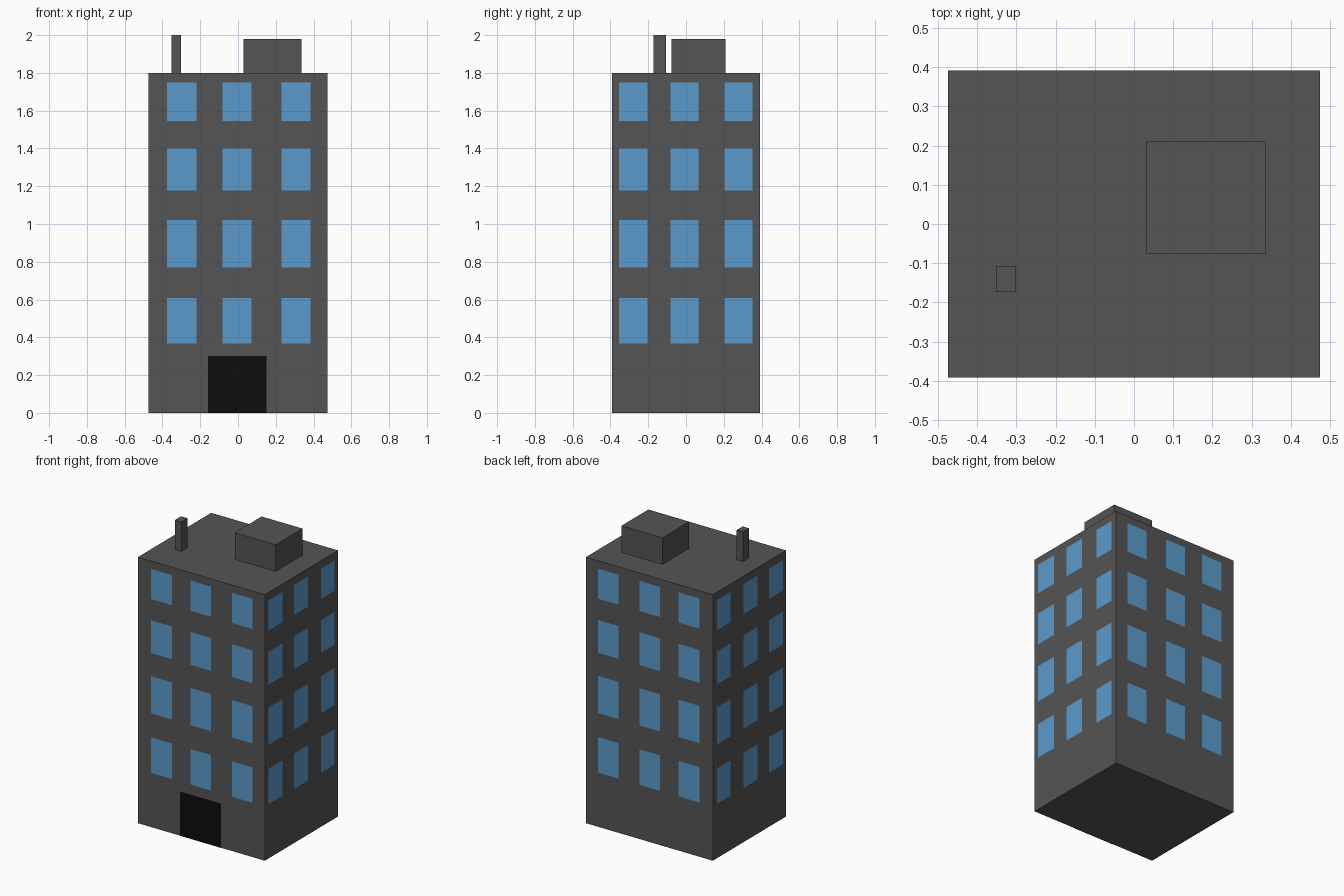
import bpy, bmesh

if "Cube" in bpy.data.objects:
    bpy.data.objects.remove(bpy.data.objects["Cube"])

def material(name, rgb):
    m = bpy.data.materials.new(name)
    m.diffuse_color = (*rgb, 1)
    m.use_nodes = True
    m.node_tree.nodes["Principled BSDF"].inputs["Base Color"].default_value = m.diffuse_color
    return m

GREY = material("dark_grey", (0.09, 0.09, 0.09))
BLUE = material("window_blue", (0.105, 0.33, 0.61))
BLACK = material("door_black", (0.004, 0.004, 0.004))

def finish(name, bm, mat):
    mesh = bpy.data.meshes.new(name)
    bm.to_mesh(mesh)
    bm.free()
    mesh.materials.append(mat)
    obj = bpy.data.objects.new(name, mesh)
    bpy.context.collection.objects.link(obj)
    return obj

def box(name, x, y, z, mat=GREY):
    bm = bmesh.new()
    bmesh.ops.create_cube(bm, size=1)
    for v in bm.verts:
        v.co = [r[0] if c < 0 else r[1] for c, r in zip(v.co, (x, y, z))]
    return finish(name, bm, mat)

W, D, H = 0.475, 0.392, 1.8   # half width, half depth, wall height
GAP = 0.002                   # panes sit just proud of the walls

def pane(bm, axis, side, span, z):
    # flat rectangle on one wall, wound to face outward
    a, b = span
    corners = [(a, z[0]), (b, z[0]), (b, z[1]), (a, z[1])]
    if axis == "y":
        pts = [(u, side * (D + GAP), w) for u, w in corners]
        flip = side > 0
    else:
        pts = [(side * (W + GAP), u, w) for u, w in corners]
        flip = side < 0
    bm.faces.new([bm.verts.new(p) for p in (pts[::-1] if flip else pts)])

# Main block and rooftop parts
box("building_body", (-W, W), (-D, D), (0, H))
box("roof_housing", (0.03, 0.336), (-0.077, 0.21), (H, 1.98))
box("chimney", (-0.352, -0.303), (-0.173, -0.107), (H, 2.0))

# Windows: the same four rows on every wall
rows = [(0.368, 0.608), (0.77, 1.022), (1.178, 1.4), (1.544, 1.748)]
wide_cols = [(-0.376, -0.219), (-0.081, 0.072), (0.231, 0.383)]
side_cols = [(-0.355, -0.204), (-0.081, 0.066), (0.205, 0.352)]
walls = [("front", "y", -1, wide_cols), ("back", "y", 1, wide_cols),
         ("right", "x", 1, side_cols), ("left", "x", -1, side_cols)]
for label, axis, side, cols in walls:
    bm = bmesh.new()
    for z in rows:
        for span in cols:
            pane(bm, axis, side, span, z)
    finish(label + "_windows", bm, BLUE)

# Front door
bm = bmesh.new()
pane(bm, "y", -1, (-0.16, 0.15), (0, 0.3))
finish("front_door", bm, BLACK)
